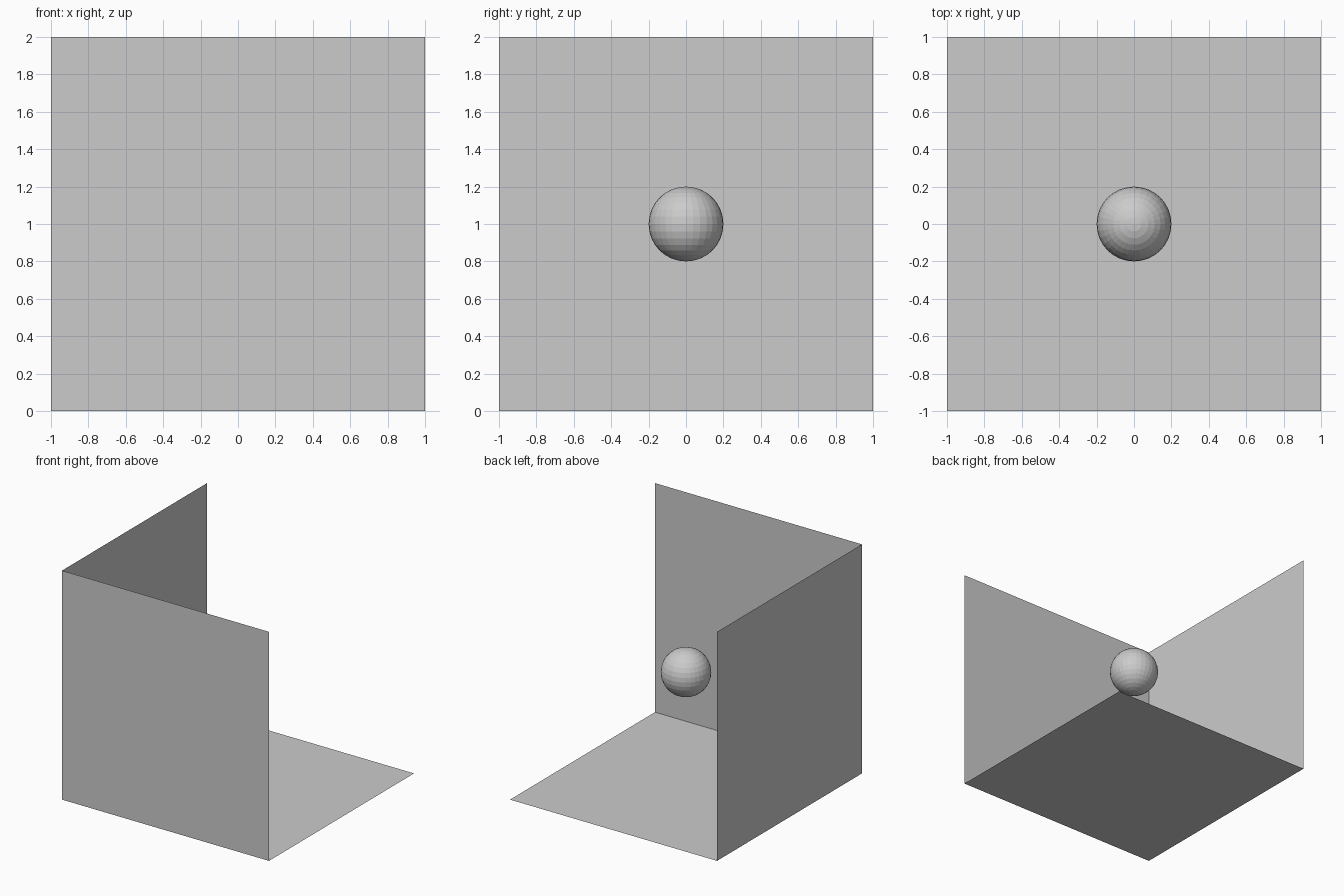
import bpy
from math import pi

if "Cube" in bpy.data.objects:
    bpy.data.objects.remove(bpy.data.objects["Cube"])


def panel(name, location, rotation=(0, 0, 0)):
    """Square 2 x 2 sheet."""
    bpy.ops.mesh.primitive_plane_add(size=2, location=location, rotation=rotation)
    bpy.context.object.name = name


# Open corner: floor and two walls, with inward-facing normals
panel("floor", (0, 0, 0))
panel("front_wall", (0, -1, 1), (-pi / 2, 0, 0))
panel("left_wall", (-1, 0, 1), (0, pi / 2, 0))

# Flat-shaded ball floating in the middle
bpy.ops.mesh.primitive_uv_sphere_add(segments=32, ring_count=16, radius=0.2,
                                     location=(0, 0, 1))
bpy.context.object.name = "ball"
